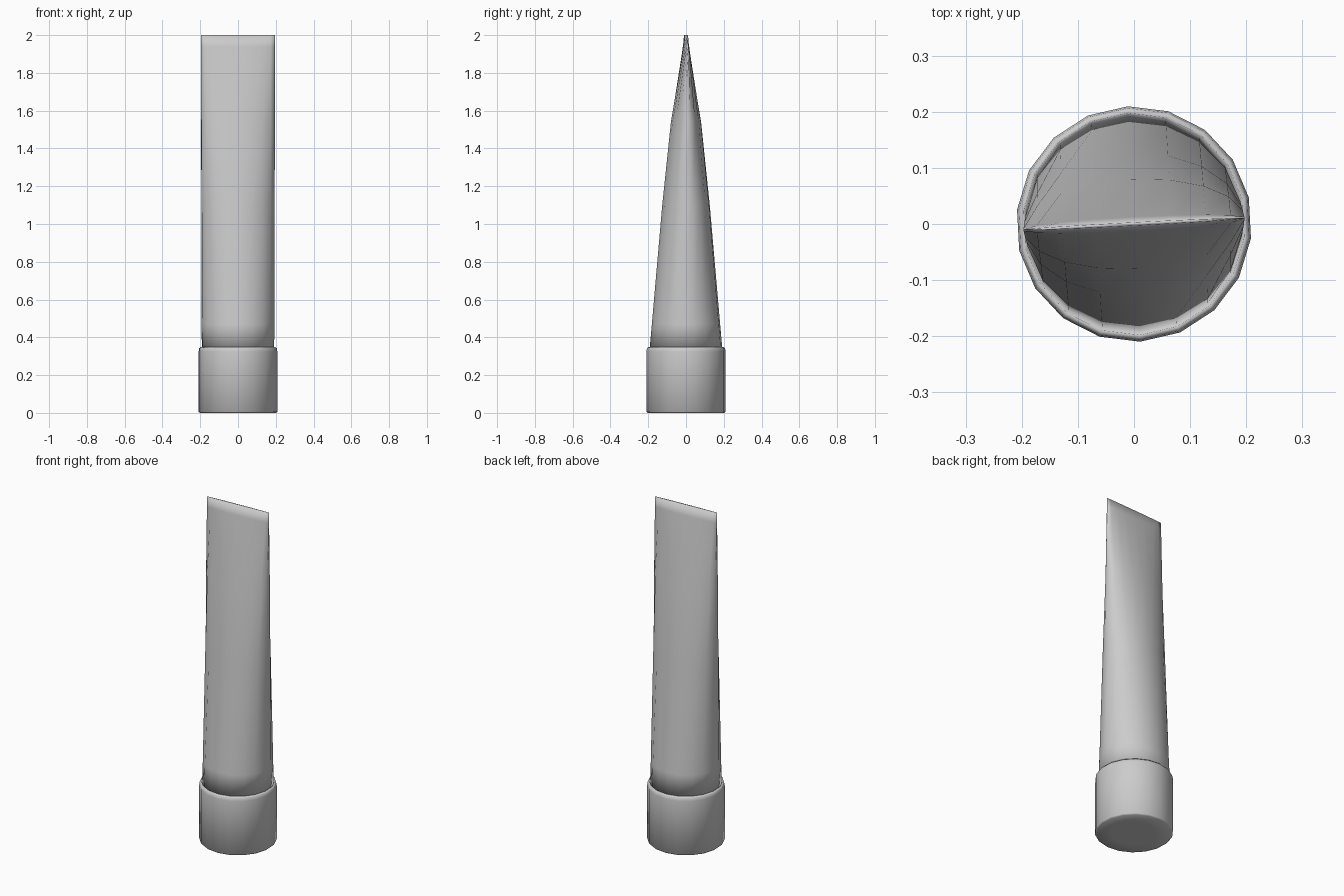
import bpy, bmesh
from math import sin, cos, radians

if "Cube" in bpy.data.objects:
    bpy.data.objects.remove(bpy.data.objects["Cube"])

SIDES = 18
TURN = radians(3)   # the whole tube is turned slightly about z


def loft(name, rings):
    """Skin a closed stack of elliptical rings: (u radius, v radius, z)."""
    bm = bmesh.new()
    loops = []
    for ru, rv, z in rings:
        loop = []
        for i in range(SIDES):
            a = radians(10 + 360 / SIDES * i)
            u, v = ru * cos(a), rv * sin(a)
            loop.append(bm.verts.new((u * cos(TURN) - v * sin(TURN),
                                      u * sin(TURN) + v * cos(TURN), z)))
        loops.append(loop)
    for lo, hi in zip(loops, loops[1:]):
        for i in range(SIDES):
            j = (i + 1) % SIDES
            bm.faces.new((lo[i], lo[j], hi[j], hi[i]))
    bm.faces.new(loops[0][::-1])
    bm.faces.new(loops[-1])
    bmesh.ops.recalc_face_normals(bm, faces=bm.faces)
    for f in bm.faces:
        f.smooth = True
    mesh = bpy.data.meshes.new(name)
    bm.to_mesh(mesh)
    bm.free()
    obj = bpy.data.objects.new(name, mesh)
    bpy.context.collection.objects.link(obj)
    return obj


# screw cap with softened rim and a slightly recessed seat for the tube
loft("cap", [(r, r, z) for r, z in (
    (0.12, 0.0), (0.203, 0.0), (0.21, 0.006), (0.21, 0.325),
    (0.207, 0.342), (0.198, 0.35), (0.195, 0.335))])

# squeezable body, round at the cap and pressed flat at the crimp
loft("tube_body", [
    (0.193, 0.193, 0.335),
    (0.194, 0.181, 0.47),
    (0.196, 0.126, 1.10),
    (0.198, 0.080, 1.54),
    (0.200, 0.013, 1.94),
    (0.200, 0.003, 2.0)])
